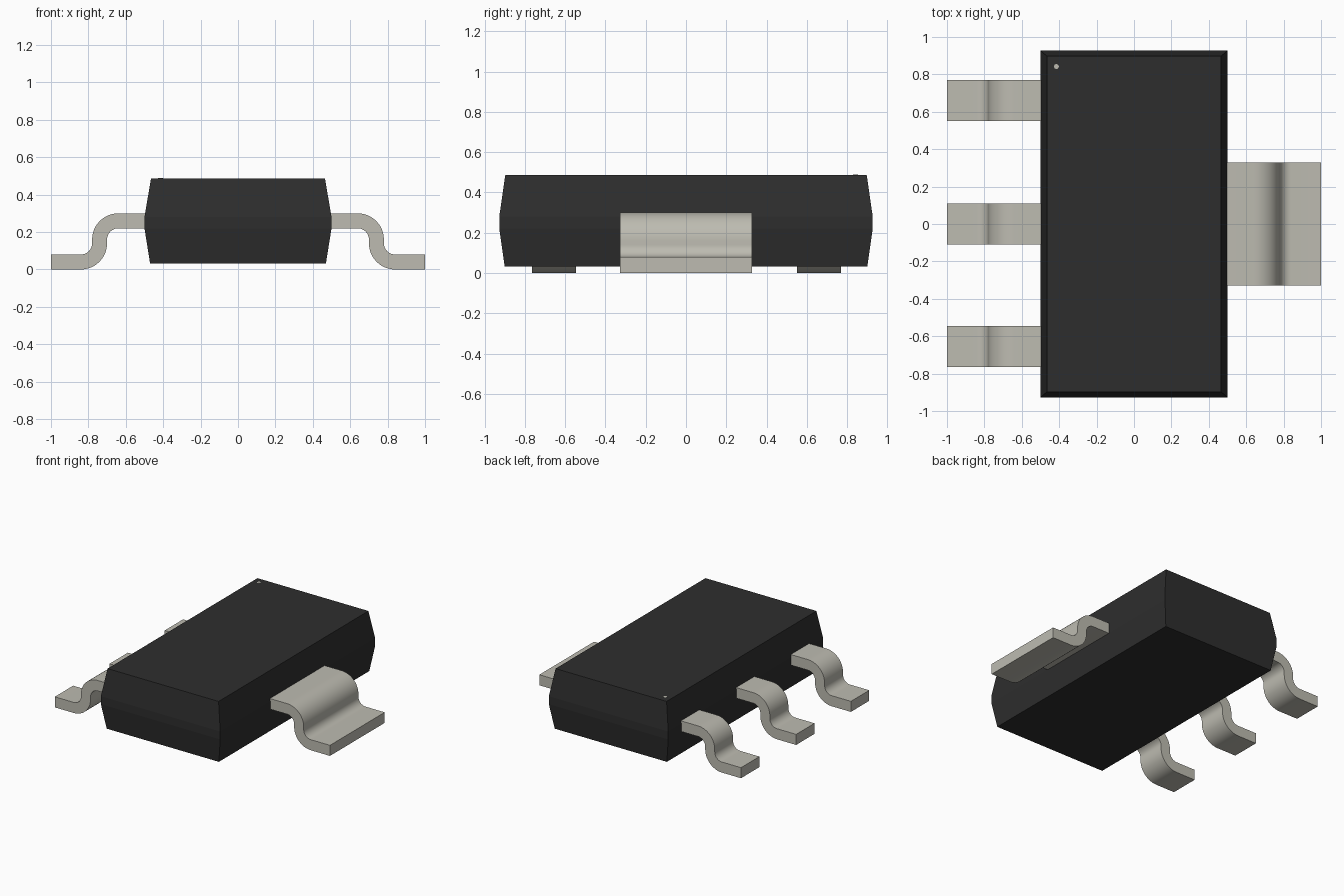
import bpy, bmesh, math

cube = bpy.data.objects.get("Cube")
if cube:
    bpy.data.objects.remove(cube, do_unlink=True)


def make_material(name, color):
    mat = bpy.data.materials.new(name)
    mat.use_nodes = True
    mat.diffuse_color = (*color, 1)
    mat.node_tree.nodes["Principled BSDF"].inputs["Base Color"].default_value = (*color, 1)
    return mat


BLACK = make_material("black plastic", (0.027, 0.027, 0.027))
METAL = make_material("tinned metal", (0.51, 0.50, 0.44))


def finish(name, bm, mat, smooth=False):
    bmesh.ops.recalc_face_normals(bm, faces=bm.faces)
    mesh = bpy.data.meshes.new(name)
    bm.to_mesh(mesh)
    bm.free()
    mesh.materials.append(mat)
    obj = bpy.data.objects.new(name, mesh)
    bpy.context.collection.objects.link(obj)
    if smooth:
        bpy.ops.object.select_all(action='DESELECT')
        obj.select_set(True)
        bpy.context.view_layer.objects.active = obj
        bpy.ops.object.shade_smooth_by_angle(angle=math.radians(30))
    return obj


# Body: stacked rectangles, widest around the lead exit
def make_body():
    bm = bmesh.new()
    rings = []
    for hx, hy, z in ((0.47, 0.9, 0.032), (0.5, 0.927, 0.22),
                      (0.5, 0.927, 0.28), (0.465, 0.897, 0.487)):
        rings.append([bm.verts.new((sx * hx, sy * hy, z))
                      for sx, sy in ((-1, -1), (1, -1), (1, 1), (-1, 1))])
    for low, high in zip(rings, rings[1:]):
        for i in range(4):
            j = (i + 1) % 4
            bm.faces.new((low[i], low[j], high[j], high[i]))
    bm.faces.new(rings[0])
    bm.faces.new(rings[-1])
    return finish("body", bm, BLACK)


# Gull-wing lead: S-shaped strip extruded across its width
THICK, BEND, STEPS = 0.08, 0.10, 12


def lead_profile():
    upper, lower = [(0.47, 0.30)], [(0.47, 0.22)]
    inner, outer = BEND - THICK / 2, BEND + THICK / 2
    for i in range(STEPS + 1):
        a = math.pi / 2 * (1 - i / STEPS)
        for side, r in ((upper, outer), (lower, inner)):
            side.append((0.64 + r * math.cos(a), 0.16 + r * math.sin(a)))
    for i in range(STEPS + 1):
        a = math.pi + math.pi / 2 * i / STEPS
        for side, r in ((upper, inner), (lower, outer)):
            side.append((0.84 + r * math.cos(a), 0.14 + r * math.sin(a)))
    upper.append((1, THICK))
    lower.append((1, 0))
    return upper + lower[::-1]


def make_lead(name, side, y, width):
    bm = bmesh.new()
    verts = [bm.verts.new((side * x, y - width / 2, z)) for x, z in lead_profile()]
    face = bm.faces.new(verts)
    result = bmesh.ops.extrude_face_region(bm, geom=[face])
    moved = [v for v in result["geom"] if isinstance(v, bmesh.types.BMVert)]
    bmesh.ops.translate(bm, verts=moved, vec=(0, width, 0))
    return finish(name, bm, METAL, smooth=True)


# Pin one marker: thin disc on the top face
def make_marker():
    bm = bmesh.new()
    bmesh.ops.create_cone(bm, cap_ends=True, segments=16, radius1=0.013,
                          radius2=0.013, depth=0.004)
    obj = finish("pin_marker", bm, METAL)
    obj.location = (-0.415, 0.842, 0.487)


make_body()
for label, y in (("front", -0.655), ("middle", 0), ("back", 0.66)):
    make_lead(label + "_lead", -1, y, 0.22)
make_lead("wide_tab", 1, 0, 0.655)
make_marker()
